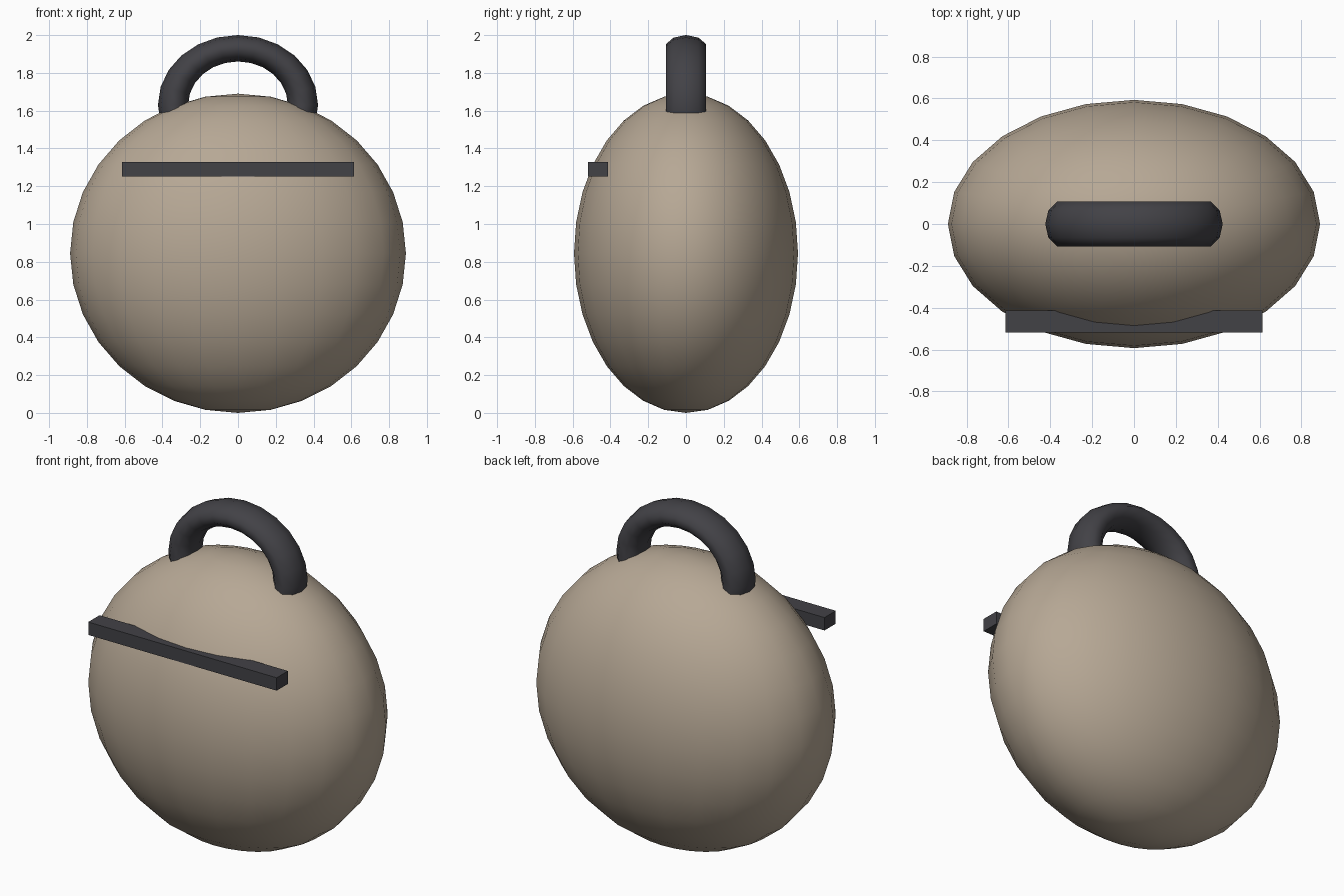
import bpy
from math import radians

cube = bpy.data.objects.get("Cube")
if cube:
    bpy.data.objects.remove(cube, do_unlink=True)


def make_material(name, rgb):
    mat = bpy.data.materials.new(name)
    mat.use_nodes = True
    mat.diffuse_color = (*rgb, 1)
    bsdf = next(n for n in mat.node_tree.nodes if n.type == "BSDF_PRINCIPLED")
    bsdf.inputs["Base Color"].default_value = (*rgb, 1)
    return mat


def finish(name, mat, scale, smooth=True):
    """Name, scale and colour the primitive that was just added."""
    obj = bpy.context.object
    obj.name = name
    obj.scale = scale
    bpy.ops.object.transform_apply(location=False, rotation=True, scale=True)
    obj.data.materials.append(mat)
    if smooth:
        bpy.ops.object.shade_smooth()
    return obj


tan = make_material("warm_tan", (0.47, 0.39, 0.30))
charcoal = make_material("charcoal", (0.055, 0.054, 0.062))

# Flattened round body
bpy.ops.mesh.primitive_uv_sphere_add(segments=24, ring_count=16, radius=1,
                                     location=(0, 0, 0.845))
finish("body", tan, (0.889, 0.593, 0.845))

# Ring handle, its lower half sunk into the body
bpy.ops.mesh.primitive_torus_add(major_segments=24, minor_segments=10,
                                 major_radius=0.344, minor_radius=0.08,
                                 location=(0, 0, 1.63),
                                 rotation=(radians(90), 0, 0))
finish("handle", charcoal, (1, 0.873, 1.4))

# Straight bar across the front
bpy.ops.mesh.primitive_cube_add(size=1, location=(0, -0.465, 1.29))
finish("front_bar", charcoal, (1.23, 0.105, 0.076), smooth=False)
